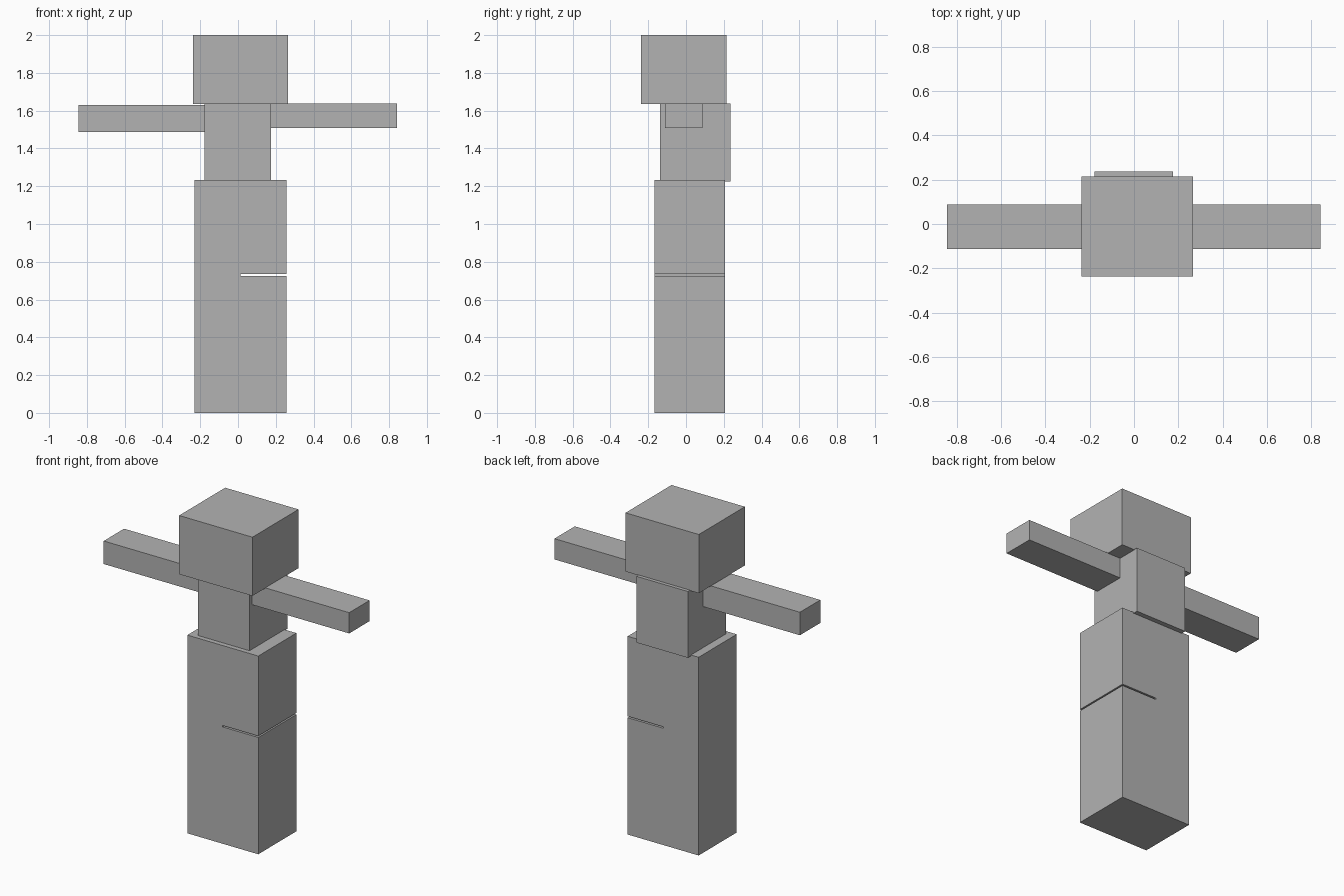
import bpy

if "Cube" in bpy.data.objects:
    bpy.data.objects.remove(bpy.data.objects["Cube"])

grey = bpy.data.materials.new("plain grey")
grey.diffuse_color = (0.45, 0.45, 0.45, 1.0)
grey.use_nodes = True
grey.node_tree.nodes["Principled BSDF"].inputs["Base Color"].default_value = grey.diffuse_color


def box(name, x, y, z):
    """Axis-aligned block from (min, max) ranges."""
    bpy.ops.mesh.primitive_cube_add(size=1)
    ob = bpy.context.object
    ob.name = name
    mid = [(a + b) / 2 for a, b in (x, y, z)]
    size = [b - a for a, b in (x, y, z)]
    for v in ob.data.vertices:
        v.co = [m + s * c for m, s, c in zip(mid, size, v.co)]
    ob.data.materials.append(grey)
    return ob


# Head and torso
box("head", (-0.238, 0.266), (-0.238, 0.214), (1.635, 2.0))
box("torso", (-0.178, 0.176), (-0.138, 0.236), (1.226, 1.638))

# Outstretched arms, one slightly thicker
arm_y = (-0.112, 0.088)
box("left_arm", (-0.845, -0.178), arm_y, (1.488, 1.631))
box("right_arm", (0.176, 0.843), arm_y, (1.508, 1.637))

# Lower body block
legs = box("lower_body", (-0.231, 0.257), (-0.168, 0.206), (0.0, 1.232))

# Thin slit cut through the right half
slit = box("slit_cutter", (0.012, 0.4), (-0.4, 0.4), (0.726, 0.735))
slit.hide_render = True
slit.hide_viewport = True
cut = legs.modifiers.new("slit", 'BOOLEAN')
cut.operation = 'DIFFERENCE'
cut.solver = 'EXACT'
cut.object = slit
